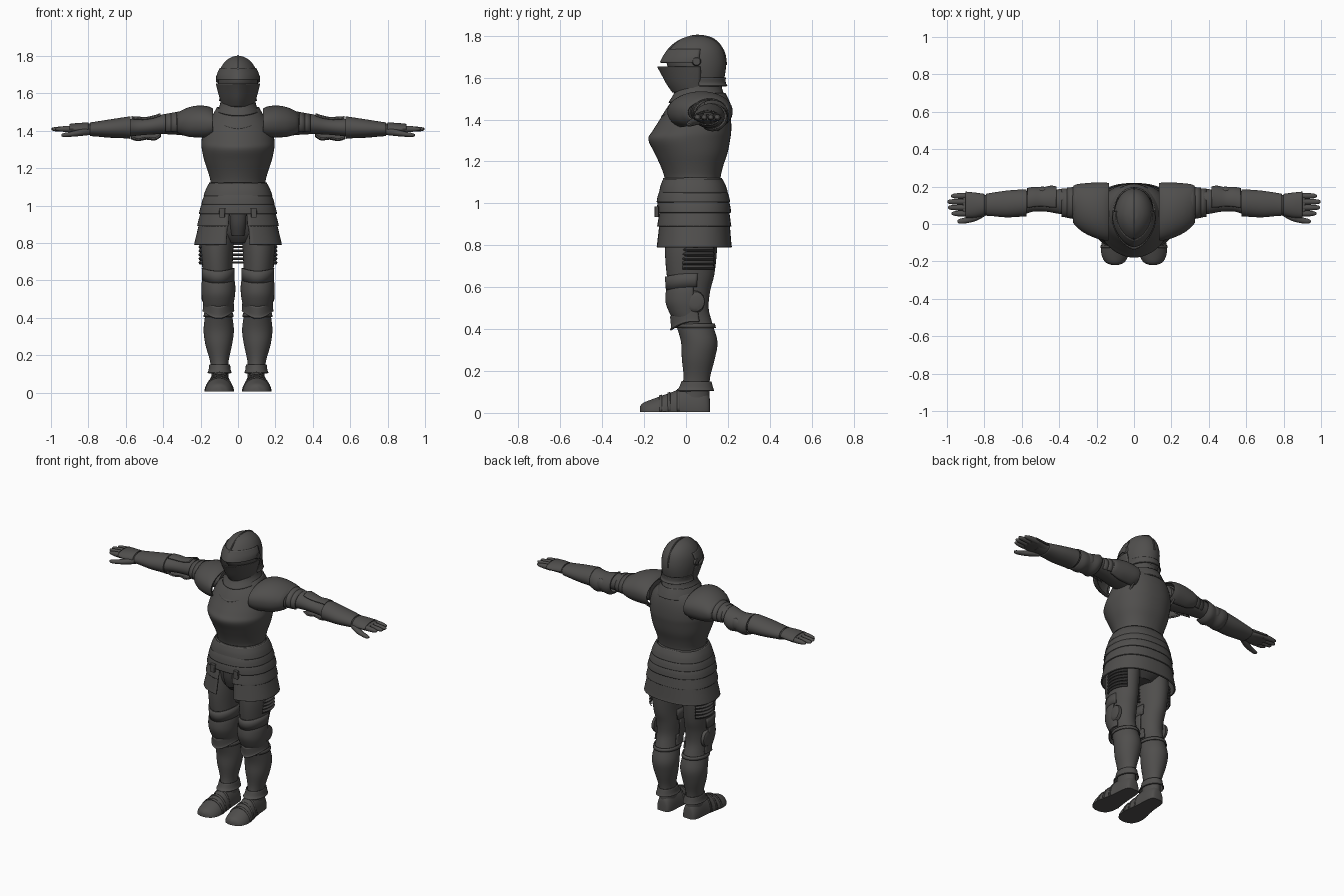
import bpy, bmesh, math
from mathutils import Vector


def mat(name, col):
    m = bpy.data.materials.new(name)
    m.diffuse_color = (*col, 1)
    return m


STEEL = mat("dark steel", (0.080, 0.077, 0.074))
MAIL = mat("blackened mail", (0.055, 0.053, 0.052))


def finish(name, bm, material, mirror, thick=0, angle=38):
    me = bpy.data.meshes.new(name)
    bmesh.ops.recalc_face_normals(bm, faces=bm.faces)
    bm.to_mesh(me)
    bm.free()
    ob = bpy.data.objects.new(name, me)
    bpy.context.collection.objects.link(ob)
    me.materials.append(material)
    bpy.ops.object.select_all(action='DESELECT')
    ob.select_set(True)
    bpy.context.view_layer.objects.active = ob
    bpy.ops.object.shade_smooth_by_angle(angle=math.radians(angle))
    if thick:
        s = ob.modifiers.new("thickness", 'SOLIDIFY')
        s.thickness, s.offset = thick, 0
    if mirror:
        ob.modifiers.new("mirror", 'MIRROR')
    return ob


def spline(st, k):
    """Smooth the station list with k steps per span."""
    if k < 2:
        return st
    P = [Vector(s) for s in st]
    out = []
    for i in range(len(P) - 1):
        a, b, c, d = P[max(i - 1, 0)], P[i], P[i + 1], P[min(i + 2, len(P) - 1)]
        for j in range(k):
            t = j / k
            out.append(0.5 * (2 * b + (c - a) * t + (2 * a - 5 * b + 4 * c - d) * t * t
                              + (3 * b - a - 3 * c + d) * t ** 3))
    return out + [P[-1]]


def loft(name, st, axis='z', p0=2, p1=2, arc=None, n=36, k=4, dip=0, floor=None,
         material=STEEL, mirror=False, thick=0, cap=True):
    """Stations are (t, centre u, half width u, v low, v high) along an axis.
    p0/p1 shape the low-v and high-v halves; arc in degrees leaves the plate open."""
    bm = bmesh.new()
    a0, a1 = arc or (0, 360)
    m = n + 1 if arc else n
    rings = []
    for t, cu, ru, v0, v1 in spline(st, k):
        ring = []
        for i in range(m):
            a = math.radians(a0 + (a1 - a0) * i / n)
            c, s = math.cos(a), math.sin(a)
            e = 2 / (p0 if s < 0 else p1)
            u = cu + ru * math.copysign(abs(c) ** e, c)
            v = (v0 + v1) / 2 + (v1 - v0) / 2 * math.copysign(abs(s) ** e, s)
            if floor is not None:
                v = max(v, floor)
            tt = t + dip * min(s, 0) ** 2
            ring.append(bm.verts.new({'z': (u, v, tt), 'x': (tt, u, v), 'y': (u, tt, v)}[axis]))
        rings.append(ring)
    for r, q in zip(rings, rings[1:]):
        for i in range(n):
            j = (i + 1) % m
            bm.faces.new((r[i], r[j], q[j], q[i]))
    if cap and not arc and not thick:
        bm.faces.new(rings[0])
        bm.faces.new(rings[-1])
    return finish(name, bm, material, mirror, thick)


def tube(name, pts, r, material=STEEL, mirror=False, sides=8):
    """Round rod through points."""
    bm = bmesh.new()
    P = [Vector(p) for p in spline(pts, 4)]
    rings = []
    for i, p in enumerate(P):
        d = (P[min(i + 1, len(P) - 1)] - P[max(i - 1, 0)]).normalized()
        a = d.orthogonal().normalized() if not rings else (a - d * a.dot(d)).normalized()
        b = d.cross(a)
        rings.append([bm.verts.new(p + r * (a * math.cos(w) + b * math.sin(w)))
                      for w in [2 * math.pi * j / sides for j in range(sides)]])
    for u, v in zip(rings, rings[1:]):
        for i in range(sides):
            j = (i + 1) % sides
            bm.faces.new((u[i], u[j], v[j], v[i]))
    bm.faces.new(rings[0])
    bm.faces.new(rings[-1])
    return finish(name, bm, material, mirror)


# helmet: skull, comb, brow plate, visor, neck guard
loft("helmet_skull", [(1.55, 0, .085, -.01, .165), (1.60, 0, .098, -.05, .183),
     (1.66, 0, .106, -.09, .191), (1.715, 0, .100, -.088, .183), (1.755, 0, .081, -.060, .163),
     (1.782, 0, .055, -.025, .130), (1.797, 0, .025, .015, .09), (1.80, 0, .004, .045, .06)],
     p0=1.8, k=5)
tube("helmet_comb", [(0, -.10, 1.70), (0, -.082, 1.733), (0, -.03, 1.775), (0, .05, 1.799),
     (0, .13, 1.782), (0, .178, 1.725), (0, .19, 1.66)], .006)
loft("helmet_brow", [(1.672, 0, .112, -.122, .185), (1.70, 0, .110, -.108, .185),
     (1.735, 0, .095, -.084, .176)], p0=1.65, arc=(170, 370), thick=.006)
loft("helmet_visor", [(1.53, 0, .082, -.062, .15), (1.57, 0, .094, -.09, .16),
     (1.62, 0, .108, -.117, .18), (1.652, 0, .116, -.135, .19)],
     p0=1.6, arc=(165, 375), thick=.006)
loft("visor_pivot", [(.106, .05, .022, 1.655, 1.70), (.117, .05, .018, 1.66, 1.695)],
     axis='x', n=16, k=1, mirror=True)
loft("helmet_neck_guard", [(1.60, 0, .099, -.03, .187), (1.575, 0, .095, -.03, .187),
     (1.56, 0, .10, -.03, .195)], arc=(-10, 190), thick=.006)

# gorget: neck and flared collar lames
loft("neck", [(1.45, 0, .10, -.04, .17), (1.58, 0, .08, -.03, .15)], k=1, material=MAIL)
loft("gorget_upper", [(1.565, 0, .088, -.045, .165), (1.535, 0, .094, -.058, .172),
     (1.50, 0, .112, -.08, .188)], dip=-.02, thick=.008)
loft("gorget_lower", [(1.525, 0, .108, -.066, .185), (1.495, 0, .125, -.09, .20),
     (1.465, 0, .142, -.118, .212)], p0=1.8, dip=-.055, thick=.008)

# torso with forward keel
loft("cuirass", [(1.09, 0, .148, -.098, .163), (1.13, 0, .147, -.104, .166),
     (1.18, 0, .160, -.122, .178), (1.24, 0, .180, -.150, .198), (1.305, 0, .194, -.180, .211),
     (1.345, 0, .195, -.160, .216), (1.40, 0, .185, -.125, .215), (1.45, 0, .165, -.095, .208),
     (1.49, 0, .130, -.065, .195), (1.52, 0, .09, -.03, .17)], p0=1.9, p1=2.3, n=48)
loft("waist_belt", [(1.095, 0, .152, -.106, .168), (1.122, 0, .150, -.107, .168)],
     thick=.008, k=1)
for s, y in ((-1, "front"), (1, "back")):
    loft("armhole_rim_" + y, [(.150, .07, .125, 1.335, 1.50), (.160, .07, .128, 1.33, 1.505)],
         axis='x', arc=(100, 260) if s < 0 else (-80, 80), thick=.01, k=1, mirror=True)

# waist lames
for i, (z0, z1, rx0, rx1, f0, f1, b0, b1) in enumerate((
        (1.115, 1.050, .152, .180, -.105, -.124, .170, .196),
        (1.068, 1.005, .168, .192, -.118, -.136, .186, .207),
        (1.022, .955, .182, .205, -.125, -.136, .196, .211))):
    loft("waist_lame_%d" % (i + 1), [(z0, 0, rx0, f0, b0), ((z0 + z1) / 2, 0, (rx0 + rx1) / 2 + .003,
         (f0 + f1) / 2 - .003, (b0 + b1) / 2 + .003), (z1, 0, rx1, f1, b1)],
         p0=2.3, p1=2.4, n=48, thick=.009)

# skirt lames, split at the front
for i, (z0, z1, rx0, rx1, f0, f1, b0, b1, gap) in enumerate((
        (.975, .890, .192, .214, -.122, -.136, .200, .212, 11),
        (.905, .790, .203, .230, -.126, -.140, .204, .215, 13))):
    loft("skirt_lame_%d" % (i + 1), [(z0, 0, rx0, f0, b0), (z1 + .02, 0, rx1 - .004, f1 + .003, b1 - .003),
         (z1, 0, rx1, f1, b1)], p0=2.3, p1=2.4, arc=(-90 + gap, 270 - gap), n=60, thick=.009)
loft("skirt_strap", [(.935, .085, .014, -.150, -.13), (.985, .085, .017, -.150, -.13)],
     p0=5, p1=5, n=16, k=1, mirror=True)

# hips and mail hanging between the legs
loft("hips", [(1.04, 0, .15, -.09, .16), (.92, 0, .185, -.09, .17), (.85, 0, .17, -.08, .16),
     (.80, 0, .08, -.05, .12)], material=MAIL)
loft("mail_gusset", [(.97, 0, .045, -.118, -.07), (.90, 0, .042, -.118, -.05),
     (.84, 0, .036, -.10, -.03)], material=MAIL)
for i in range(6):
    z = .80 - i * .021
    tube("mail_row_%d" % (i + 1), [(-.035, .02, z), (.035, .02, z)], .006, MAIL)

# legs
loft("leg", [(.92, .105, .088, -.088, .15), (.78, .112, .088, -.100, .148),
     (.66, .110, .080, -.092, .135), (.58, .105, .075, -.076, .115), (.50, .105, .070, -.066, .108),
     (.43, .104, .070, -.050, .125), (.34, .103, .081, -.024, .150), (.26, .103, .072, -.020, .138),
     (.17, .100, .050, -.012, .115), (.10, .096, .046, -.025, .112), (.05, .096, .046, -.04, .11)],
     mirror=True)
for i in range(6):
    z = .80 - i * .021
    loft("thigh_mail_%d" % (i + 1), [(z + .01, .116, .086, -.06, .145), (z, .116, .094, -.06, .149),
         (z - .01, .116, .086, -.06, .145)], k=1, arc=(-35, 60), n=16, material=MAIL,
         mirror=True, thick=.004)

# knees: upper lame, domed cap, side wing, pointed lower lame
loft("knee_upper_lame", [(.665, .107, .083, -.097, .13), (.60, .105, .083, -.092, .12)], k=2,
     arc=(160, 380), dip=-.015, mirror=True, thick=.008)
loft("knee_cap", [(.615, .105, .078, -.080, .10), (.58, .105, .086, -.092, .11),
     (.53, .105, .086, -.094, .11), (.485, .105, .079, -.078, .10), (.455, .105, .073, -.062, .10)],
     arc=(165, 375), mirror=True, thick=.008)
loft("knee_wing", [(.172, .04, .050, .475, .585), (.190, .045, .043, .485, .578),
     (.196, .045, .02, .51, .555)], axis='x', n=20, k=2, mirror=True)
loft("knee_lower_lame", [(.50, .105, .078, -.072, .115), (.45, .105, .079, -.068, .125),
     (.435, .105, .082, -.074, .13)], arc=(160, 380), p0=1.8, dip=-.04, mirror=True, thick=.008)
loft("greave_top_rim", [(.425, .104, .074, -.052, .134), (.405, .104, .077, -.046, .14)], k=1,
     mirror=True, thick=.007)

# ankles and feet
loft("ankle_cuff", [(.15, .098, .052, -.018, .118), (.12, .098, .056, -.03, .126),
     (.105, .098, .062, -.045, .131)], mirror=True, thick=.007)
loft("foot", [(.115, .094, .018, -.03, .05), (.107, .094, .040, -.06, .09),
     (.07, .095, .052, -.09, .12), (.0, .096, .057, -.09, .122), (-.06, .098, .066, -.085, .102),
     (-.12, .101, .075, -.07, .080), (-.17, .102, .070, -.055, .062), (-.205, .102, .050, -.04, .047),
     (-.22, .102, .016, -.02, .03)], axis='y', floor=.005, mirror=True)
for i, (y, r, h) in enumerate(((-.03, .062, .114), (-.075, .070, .097), (-.115, .076, .084))):
    loft("foot_lame_%d" % (i + 1), [(y, .098 - y * .02, r, -h, h), (y - .012, .098 - y * .02, r, -h + .004, h - .004)],
         axis='y', arc=(5, 175), k=1, n=20, mirror=True, thick=.007)

# arms
loft("arm", [(.15, .09, .08, 1.37, 1.50), (.24, .105, .078, 1.37, 1.50), (.32, .115, .072, 1.378, 1.495),
     (.40, .120, .066, 1.382, 1.488), (.47, .122, .056, 1.380, 1.468), (.54, .120, .054, 1.374, 1.462),
     (.60, .112, .064, 1.368, 1.465), (.67, .107, .065, 1.368, 1.456), (.74, .105, .058, 1.374, 1.447),
     (.80, .103, .052, 1.378, 1.438), (.85, .10, .055, 1.385, 1.43)], axis='x', mirror=True)

# shoulders: large cap and overlapping lames
loft("shoulder_cap", [(.135, .065, .150, 1.365, 1.515), (.165, .068, .150, 1.355, 1.527),
     (.215, .075, .142, 1.355, 1.530), (.265, .085, .128, 1.36, 1.520), (.305, .098, .110, 1.375, 1.502),
     (.322, .105, .095, 1.385, 1.488)], axis='x', p0=2.4, arc=(-55, 235), mirror=True, thick=.009)
for i, x in enumerate((.315, .345, .375)):
    r = .088 - i * .006
    loft("shoulder_lame_%d" % (i + 1), [(x - .03, .112, r, 1.385 - r * .15, 1.425 + r * .9),
         (x + .012, .114, r - .004, 1.388 - r * .15, 1.42 + r * .88)], axis='x', k=2,
         arc=(-40, 220), mirror=True, thick=.007)

# elbows: flared cop open at the inner bend
loft("elbow_cop", [(.415, .125, .072, 1.370, 1.490), (.445, .127, .074, 1.352, 1.480),
     (.49, .128, .064, 1.356, 1.470), (.535, .127, .068, 1.348, 1.472), (.57, .120, .068, 1.358, 1.474)],
     axis='x', arc=(-120, 120), mirror=True, thick=.008)
loft("elbow_point", [(.455, .180, .012, 1.395, 1.44), (.49, .178, .022, 1.38, 1.455),
     (.525, .180, .012, 1.395, 1.44)], axis='x', n=16, mirror=True)

# gauntlets: cuff, palm, knuckles, fingers, thumb
loft("gauntlet_cuff", [(.575, .113, .068, 1.360, 1.473), (.60, .112, .069, 1.363, 1.470),
     (.68, .107, .068, 1.366, 1.458), (.75, .105, .060, 1.372, 1.447), (.79, .103, .055, 1.375, 1.441)],
     axis='x', mirror=True, thick=.007)
loft("palm", [(.80, .103, .050, 1.382, 1.434), (.84, .100, .060, 1.386, 1.432),
     (.885, .102, .064, 1.390, 1.428), (.915, .104, .060, 1.395, 1.424)], axis='x', p0=2.6, p1=2.6,
     mirror=True)
loft("knuckle_plate", [(.80, .103, .055, 1.372, 1.441), (.85, .101, .064, 1.372, 1.439),
     (.90, .103, .067, 1.382, 1.434)], axis='x', arc=(0, 180), mirror=True, thick=.006)
for nm, y, tip in (("index", .056, .975), ("middle", .088, .995), ("ring", .119, .998), ("little", .150, .978)):
    loft(nm + "_finger", [(.88, y, .016, 1.392, 1.428), (.93, y, .0155, 1.394, 1.425),
         (tip - .02, y, .013, 1.397, 1.420), (tip - .004, y, .008, 1.402, 1.416),
         (tip, y, .003, 1.406, 1.412)], axis='x', n=14, mirror=True)
loft("thumb", [(.79, .065, .018, 1.378, 1.415), (.84, .040, .022, 1.372, 1.408),
     (.89, .022, .017, 1.368, 1.396), (.93, .015, .013, 1.366, 1.388), (.945, .014, .005, 1.372, 1.382)],
     axis='x', n=16, mirror=True)
